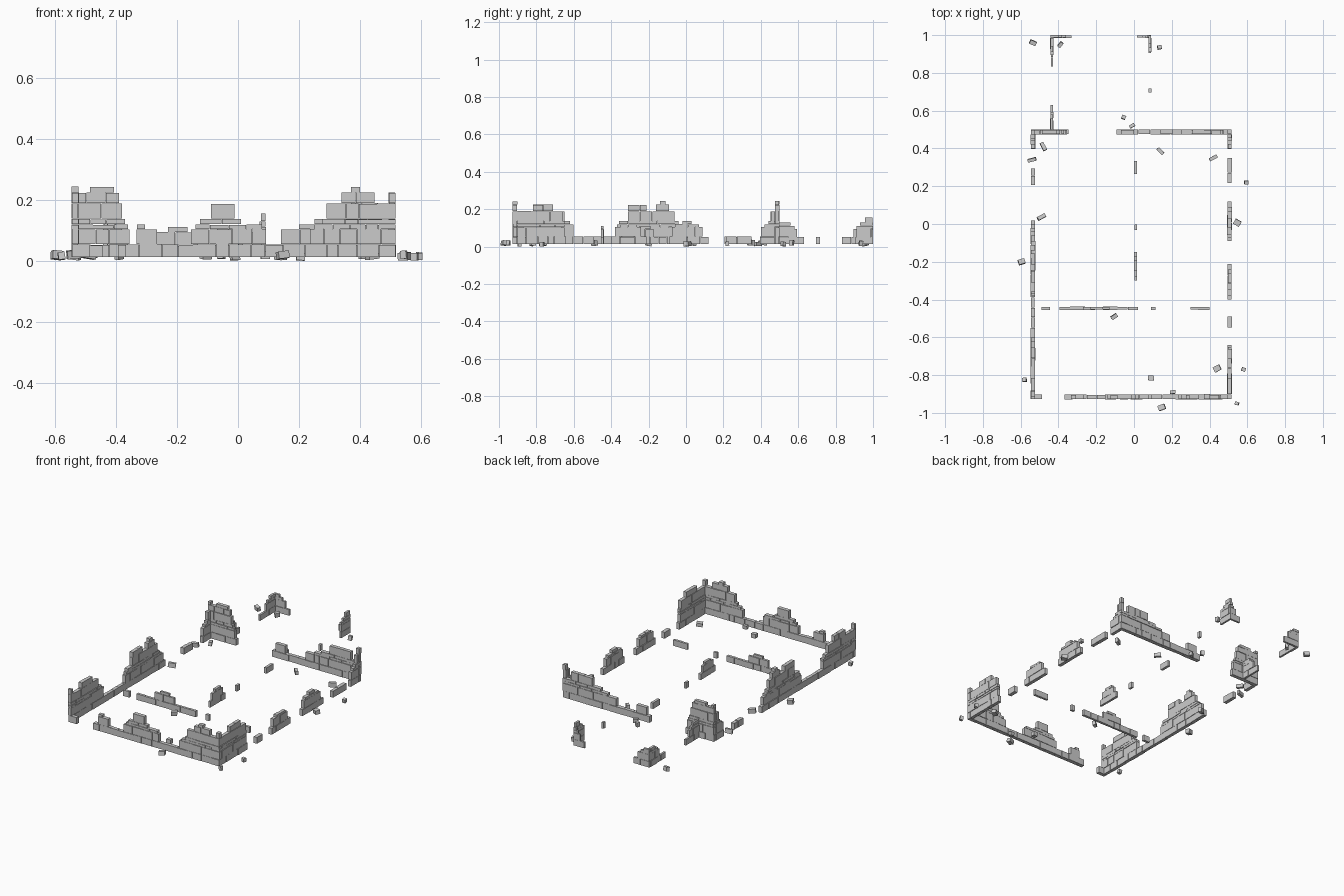
import bpy, bmesh, random
from mathutils import Matrix, Vector, Euler

random.seed(7)
OUT = [.013, .055, .105, .12, .138, .19, .225, .245]   # outer course heights
INN = [.013, .052, .095, .112, .13, .157]              # inner course heights


def block(bm, centre, size, rot=(0, 0, 0)):
    m = (Matrix.Translation(centre) @ Euler(rot).to_matrix().to_4x4()
         @ Matrix.Diagonal((*size, 1)))
    bmesh.ops.create_cube(bm, size=1, matrix=m)


def finish(bm, name):
    me = bpy.data.meshes.new(name)
    bm.to_mesh(me)
    bm.free()
    ob = bpy.data.objects.new(name, me)
    bpy.context.collection.objects.link(ob)


def wall(name, axis, fixed, thick, levels, courses):
    """courses: for each level a list of (start, end) spans cut into stones"""
    bm = bmesh.new()
    for lv, spans in enumerate(courses):
        z0, z1 = levels[lv], levels[lv + 1]
        for a, b in spans:
            n = max(1, round((b - a) / .058))
            cuts = [a + (b - a) * (i + (random.uniform(-.28, .28) if 0 < i < n else 0)) / n
                    for i in range(n + 1)]
            for c0, c1 in zip(cuts, cuts[1:]):
                t = thick + random.uniform(-.002, .002)
                drop = random.uniform(0, .0025)
                mid, length = (c0 + c1) / 2, c1 - c0 - .0015
                zc, h = (z0 + z1 - drop) / 2, z1 - z0 - drop - .0005
                off = fixed + random.uniform(-.001, .001)
                if axis == 'x':
                    block(bm, (mid, off, zc), (length, t, h))
                else:
                    block(bm, (off, mid, zc), (t, length, h))
    finish(bm, name)


# Outer walls
wall("front_wall", 'x', -.915, .024, OUT, [
    [(-.545, -.485), (-.37, .518)],
    [(-.335, -.265), (-.155, .093), (.235, .518)],
    [(-.333, -.305), (-.14, .08), (.25, .518)],
    [(-.125, .01), (.275, .518)],
    [(-.09, -.01), (.29, .518)],
    [(.34, .45), (.495, .518)],
    [(.37, .402)]])
wall("back_wall", 'x', .487, .024, OUT, [
    [(-.545, -.347), (-.093, .518)],
    [(-.545, -.355), (-.07, 0), (.14, .518)],
    [(-.545, -.36), (.2, .518)],
    [(-.545, -.37), (.25, .518)],
    [(-.545, -.38), (.31, .46), (.495, .518)],
    [(-.545, -.39), (.495, .518)],
    [(-.487, -.407), (-.545, -.525)]])
wall("left_wall", 'y', -.535, .022, OUT, [
    [(-.902, .02), (.205, .295), (.395, .474)],
    [(-.927, -.6), (-.38, .0), (.4, .474)],
    [(-.927, -.6), (-.37, -.02), (.42, .474)],
    [(-.927, -.62), (-.36, -.04), (.44, .474)],
    [(-.927, -.65), (-.31, -.06), (.45, .474)],
    [(-.927, -.91), (-.82, -.71), (-.31, -.21), (-.16, -.09)],
    [(-.14, -.11)]])
wall("right_wall", 'y', .506, .022, OUT, [
    [(-.902, -.64), (-.55, -.49), (-.4, -.21), (-.09, .12), (.215, .35), (.395, .474)],
    [(-.902, -.65), (-.38, -.24), (-.075, .09), (.4, .474)],
    [(-.902, -.65), (-.35, -.26), (-.06, .07), (.42, .474)],
    [(-.902, -.65), (-.02, .03), (.44, .474)],
    [(-.902, -.66), (.455, .474)],
    [(-.82, -.71)]])

# Inner partitions
wall("cross_partition", 'x', -.447, .015, INN, [
    [(-.49, -.445), (-.395, .022), (.09, .115), (.298, .4)],
    [(-.27, -.13)],
    [(-.23, -.165)]])
wall("long_partition", 'y', .008, .015, INN, [
    [(-.3, -.147), (-.033, -.002), (.263, .333)],
    [(-.28, -.17)],
    [(-.25, -.19)]])

# Rear annex
wall("annex_left_wall", 'y', -.435, .014, INN, [
    [(.5, .632), (.832, .986)],
    [(.5, .595), (.895, .986)],
    [(.5, .58), (.91, .986)],
    [(.5, .56), (.94, .986)]])
wall("annex_right_wall", 'y', .084, .014, INN, [
    [(.695, .718), (.905, .986)],
    [(.91, .986)],
    [(.91, .986)],
    [(.93, .986)],
    [(.955, .998)]])
wall("annex_back_wall", 'x', .993, .013, INN, [
    [(-.442, -.33), (.015, .091)],
    [(-.442, -.36), (.045, .091)],
    [(-.442, -.38), (.06, .091)],
    [(-.442, -.4), (.07, .091)]])

# Fallen stones: x, y, length, width, heading
rubble = [
    (-.535, .96, .035, .022, -.4), (-.39, .95, .03, .017, .9), (.135, .935, .022, .02, .2),
    (-.055, .565, .022, .02, -.4), (-.01, .52, .03, .017, .5), (-.48, .41, .045, .02, -1.1),
    (-.54, .34, .045, .017, .25), (.14, .385, .042, .018, -.8), (.42, .35, .045, .018, .5),
    (.595, .22, .022, .02, 0), (-.49, .037, .045, .02, .5), (.547, .007, .035, .03, -.5),
    (-.595, -.2, .035, .027, .3), (-.105, -.49, .035, .02, .6), (-.58, -.825, .022, .02, .1),
    (.09, -.815, .03, .026, .05), (.205, -.89, .028, .018, .1), (.44, -.765, .037, .03, .5),
    (.58, -.77, .022, .02, -.3), (.545, -.95, .02, .017, -.3), (.147, -.971, .037, .028, .35)]
bm = bmesh.new()
for x, y, l, w, a in rubble:
    h = random.uniform(.022, .03)
    tilt = (random.uniform(-.15, .15), random.uniform(-.15, .15), a)
    start = len(bm.verts)
    block(bm, (x, y, h / 2), (l, w, h), tilt)
    new = list(bm.verts)[start:]
    low = min(v.co.z for v in new)
    bmesh.ops.translate(bm, verts=new, vec=Vector((0, 0, random.uniform(.004, .01) - low)))
low = min(v.co.z for v in bm.verts)
bmesh.ops.translate(bm, verts=bm.verts[:], vec=Vector((0, 0, -low)))
finish(bm, "fallen_stones")
